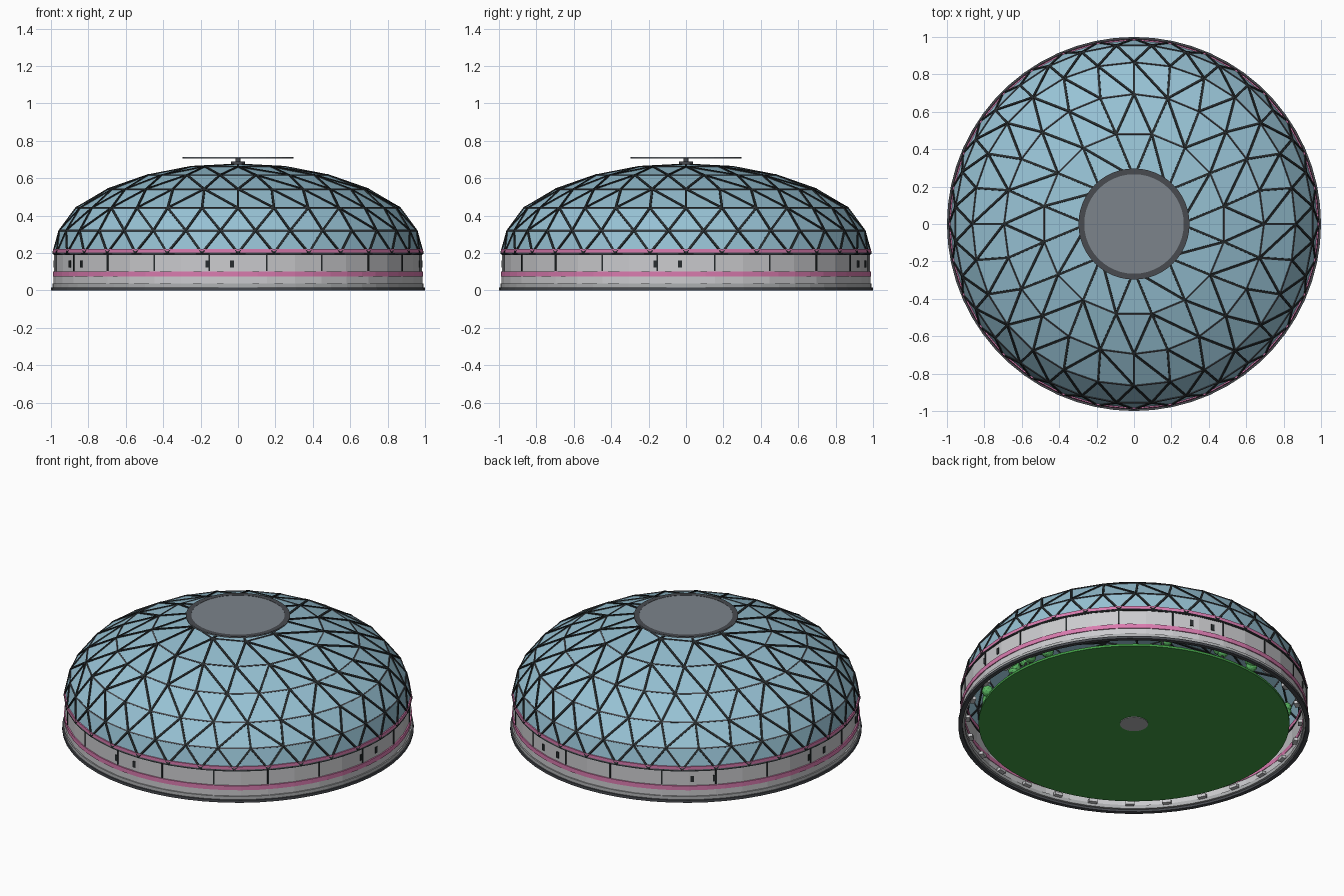
import bpy, bmesh, math, random
from mathutils import Vector, Matrix

cube = bpy.data.objects.get("Cube")
if cube:
    bpy.data.objects.remove(cube)
random.seed(4)
TAU = 2 * math.pi


def material(name, r, g, b):
    m = bpy.data.materials.new(name)
    m.use_nodes = True
    m.diffuse_color = (r, g, b, 1)
    m.node_tree.nodes["Principled BSDF"].inputs["Base Color"].default_value = (r, g, b, 1)
    return m


glass = material("blue glass", .31, .54, .66)
frame = material("dark frame", .02, .025, .027)
white = material("pale wall", .6, .6, .62)
pink = material("pink trim", .7, .2, .43)
dark = material("dark grey", .065, .07, .08)
steel = material("mid grey", .2, .23, .26)
paving = material("light paving grey", .43, .44, .45)
grass = material("grass green", .055, .34, .06)
leaf = material("leaf green", .1, .47, .12)


def finish(name, bm, mat):
    bmesh.ops.recalc_face_normals(bm, faces=bm.faces)
    mesh = bpy.data.meshes.new(name)
    bm.to_mesh(mesh)
    bm.free()
    mesh.materials.append(mat)
    ob = bpy.data.objects.new(name, mesh)
    bpy.context.collection.objects.link(ob)


def polar(r, a, z):
    return Vector((r * math.cos(a), r * math.sin(a), z))


def ring(name, r_in, r_out, z0, z1, mat, n=60):
    """Hollow ring with a rectangular section."""
    bm = bmesh.new()
    section = [(r_in, z0), (r_out, z0), (r_out, z1), (r_in, z1)]
    loops = [[bm.verts.new(polar(r, TAU * i / n, z)) for r, z in section] for i in range(n)]
    for i in range(n):
        a, b = loops[i], loops[(i + 1) % n]
        for k in range(4):
            bm.faces.new((a[k], b[k], b[(k + 1) % 4], a[(k + 1) % 4]))
    finish(name, bm, mat)


def disc(name, r, z0, z1, mat, n=48):
    bm = bmesh.new()
    bmesh.ops.create_cone(bm, cap_ends=True, segments=n, radius1=r, radius2=r, depth=z1 - z0,
                          matrix=Matrix.Translation((0, 0, (z0 + z1) / 2)))
    finish(name, bm, mat)


def boxes(name, angles, r, z, size, mat):
    """Boxes at the given angles, each with its x axis pointing outward."""
    bm = bmesh.new()
    for a in angles:
        bmesh.ops.create_cube(bm, size=1, matrix=Matrix.Translation(polar(r, a, z))
                              @ Matrix.Rotation(a, 4, 'Z') @ Matrix.Diagonal((*size, 1)))
    finish(name, bm, mat)


def struts(name, edges, width, height, mat):
    """Flat bars laid along dome edges."""
    bm = bmesh.new()
    for p, q in edges:
        mid = (p + q) / 2
        along = (q - p).normalized()
        side = along.cross(mid + Vector((0, 0, .3))).normalized()
        rot = Matrix((along, side, side.cross(along))).transposed().to_4x4()
        bmesh.ops.create_cube(bm, size=1, matrix=Matrix.Translation(mid) @ rot
                              @ Matrix.Diagonal(((q - p).length, width, height, 1)))
    finish(name, bm, mat)


# Glass dome: rings of vertices bridged into triangles
rows = [(.987, .2, 32, 0), (.958, .32, 32, .5), (.865, .44, 28, 0),
        (.695, .54, 24, 0), (.49, .615, 16, .5), (.25, .66, 8, 0)]
bm = bmesh.new()
loops = [[bm.verts.new(polar(r, TAU * (i + ph) / n, z)) for i in range(n)] for r, z, n, ph in rows]
for k in range(len(rows) - 1):
    a, b = loops[k], loops[k + 1]
    na, nb = len(a), len(b)
    i = j = 0
    while i < na or j < nb:
        next_a = (i + 1 + rows[k][3]) / na
        next_b = (j + 1 + rows[k + 1][3]) / nb
        if j == nb or (i < na and next_a <= next_b):
            bm.faces.new((a[i % na], a[(i + 1) % na], b[j % nb]))
            i += 1
        else:
            bm.faces.new((a[i % na], b[(j + 1) % nb], b[j % nb]))
            j += 1
apex = bm.verts.new((0, 0, .673))
top = loops[-1]
for i in range(len(top)):
    bm.faces.new((top[i], top[(i + 1) % len(top)], apex))
edges = [tuple(v.co.copy() for v in e.verts) for e in bm.edges]
finish("glass_dome", bm, glass)

# Struts: heavy diagonals and slim level rings
level = [e for e in edges if abs(e[0].z - e[1].z) < .001]
sloped = [e for e in edges if abs(e[0].z - e[1].z) >= .001]
struts("diagonal_struts", sloped, .012, .011, frame)
struts("level_struts", level, .008, .007, dark)

# Roof vent: hub and flat disc with a dark rim plate on top
disc("vent_hub", .037, .665, .688, dark, 12)
disc("vent_post", .014, .68, .707, dark, 12)
disc("vent_disc", .297, .706, .7125, steel)
ring("vent_rim", .266, .296, .712, .714, dark, 48)

# Circular wall with pink bands and a stepped base
ring("base_ring", .976, 1, 0, .016, dark)
ring("plinth", .963, .992, .014, .036, paving)
ring("lower_wall", .97, .986, .036, .078, white, 40)
ring("lower_band", .966, .99, .074, .101, pink)
ring("upper_wall", .97, .984, .1, .195, white, 40)
ring("wall_cap", .966, .986, .19, .198, frame)
ring("upper_band", .966, .99, .197, .22, pink, 32)

# Wall mullions and small paired openings
boxes("wall_mullions", [TAU * (i + .5) / 20 for i in range(20)], .982, .15,
      (.012, .009, .09), frame)
pairs = [69.5, 127, 170.5, 204, 260.5, 350.5]
boxes("wall_openings", [math.radians(d + s) for d in pairs for s in (0, 7.6)], .982, .142,
      (.009, .02, .038), frame)

# Lawn and central paved spot
disc("lawn", .885, .016, .03, grass, 64)
disc("paved_spot", .08, .012, .034, paving, 32)

# Benches along the inside of the wall
boxes("inner_benches", [TAU * i / 28 for i in range(28)], .945, .036, (.025, .05, .018), white)

# Trees around the edge of the lawn
crowns, trunks = bmesh.new(), bmesh.new()
for deg in (-5, 4, 14, 61, 86, 102, 140, 165, 190, 215, 240, 270, 300, 330):
    a, r = math.radians(deg), random.uniform(.84, .87)
    bmesh.ops.create_cone(trunks, cap_ends=True, segments=6, radius1=.008, radius2=.006, depth=.06,
                          matrix=Matrix.Translation(polar(r, a, .058)))
    for k in range(3):
        at = polar(r + random.uniform(-.02, .02), a + random.uniform(-.03, .03), .09 + .02 * k)
        bmesh.ops.create_icosphere(crowns, subdivisions=2, radius=random.uniform(.03, .04),
                                   matrix=Matrix.Translation(at))
finish("tree_crowns", crowns, leaf)
finish("tree_trunks", trunks, dark)
